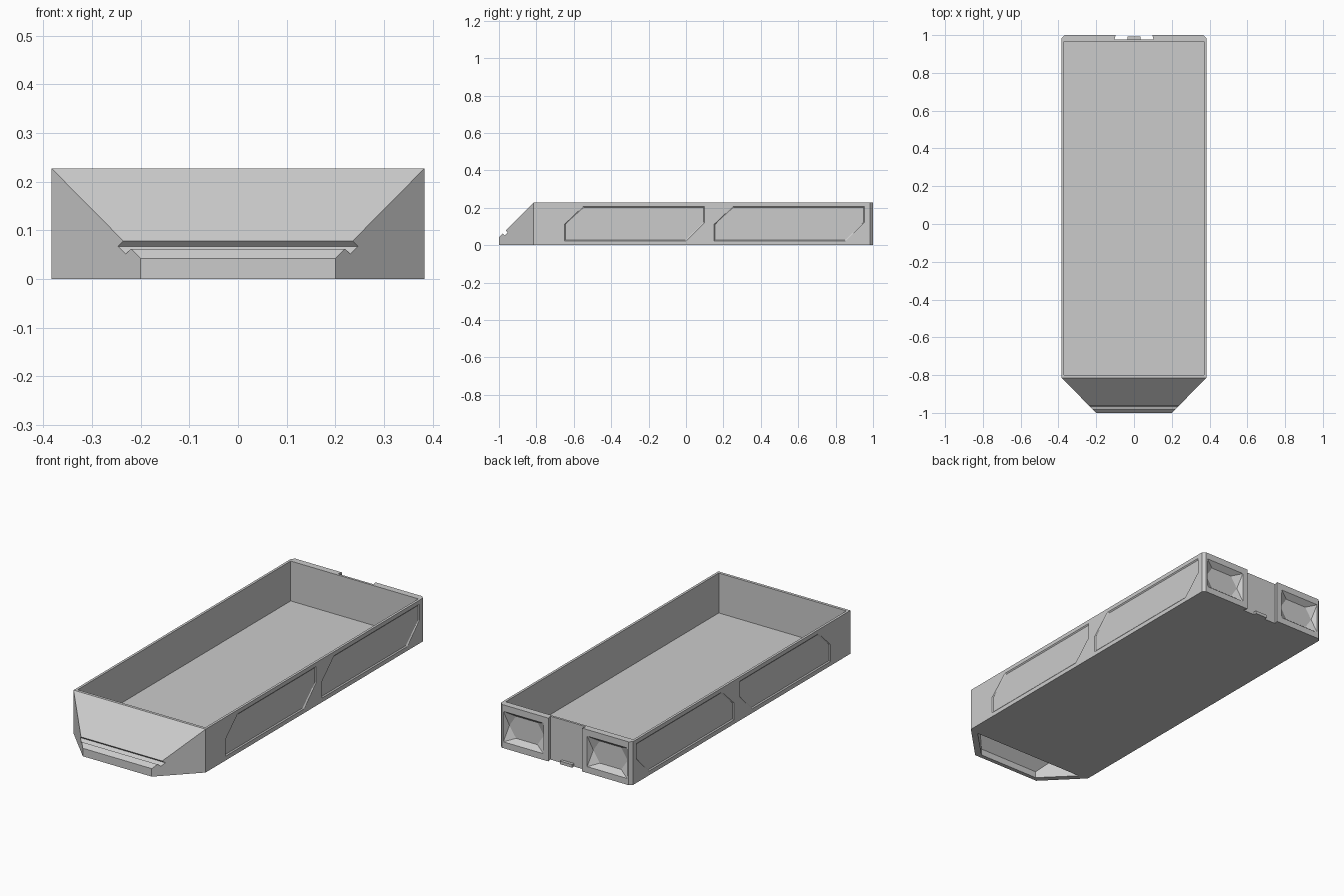
import bpy, bmesh, math

if "Cube" in bpy.data.objects:
    bpy.data.objects.remove(bpy.data.objects["Cube"])


def hull(name, pts):
    """Convex solid around a few points, coplanar triangles merged."""
    bm = bmesh.new()
    for p in pts:
        bm.verts.new(p)
    bmesh.ops.convex_hull(bm, input=bm.verts[:])
    bmesh.ops.dissolve_limit(bm, angle_limit=0.005, verts=bm.verts[:], edges=bm.edges[:])
    bmesh.ops.recalc_face_normals(bm, faces=bm.faces[:])
    me = bpy.data.meshes.new(name)
    bm.to_mesh(me)
    bm.free()
    ob = bpy.data.objects.new(name, me)
    bpy.context.collection.objects.link(ob)
    return ob


def box(name, x0, x1, y0, y1, z0, z1):
    return hull(name, [(x, y, z) for x in (x0, x1) for y in (y0, y1) for z in (z0, z1)])


def cut(target, cutter):
    """Subtract the cutter and remove it."""
    cutter.hide_render = True
    mod = target.modifiers.new("cut", 'BOOLEAN')
    mod.operation = 'DIFFERENCE'
    mod.solver = 'EXACT'
    mod.object = cutter
    bpy.context.view_layer.objects.active = target
    bpy.ops.object.modifier_apply(modifier=mod.name)
    bpy.data.objects.remove(cutter)


W, H, SLOPE_Y = 0.383, 0.227, -0.815

# Outer body: box with tapered, sloping nose and chamfered back corners
pts = []
for s in (-1, 1):
    pts += [(s * 0.2, -1, z) for z in (0, 0.042)]
    for z in (0, H):
        pts += [(s * W, SLOPE_Y, z), (s * W, 0.985, z), (s * 0.368, 1, z)]
body = hull("tray_body", pts)

# Storage cavity
cut(body, box("cavity_cutter", -0.37, 0.37, -0.80, 0.965, 0.018, 0.4))

# Hollow nose, open underneath
pts = []
for s in (-1, 1):
    pts += [(s * 0.33, -0.825, -0.02), (s * 0.33, -0.825, 0.187),
            (s * 0.177, -0.978, -0.02), (s * 0.177, -0.978, 0.034)]
cut(body, hull("nose_cutter", pts))

# Groove across the nose slope
groove = [(-0.974, 0.088), (-0.953, 0.067), (-0.969, 0.051), (-0.990, 0.072)]
cut(body, hull("groove_cutter", [(x, y, z) for x in (-0.5, 0.5) for y, z in groove]))

# Shallow side panels with two clipped corners
for y0, y1 in ((-0.65, 0.10), (0.15, 0.955)):
    z0, z1 = 0.022, 0.206
    outline = [(y0, z0), (y1 - 0.1, z0), (y1, z0 + 0.1),
               (y1, z1), (y0 + 0.1, z1), (y0, z1 - 0.095)]
    cy, cz = (y0 + y1) / 2, (z0 + z1) / 2
    ky, kz = 1 - 0.012 / (y1 - y0), 1 - 0.012 / (z1 - z0)
    for s in (-1, 1):
        pts = [(s * x, y, z) for x in (W, W + 0.02) for y, z in outline]
        pts += [(s * (W - 0.005), cy + (y - cy) * ky, cz + (z - cz) * kz) for y, z in outline]
        cut(body, hull("panel_cutter", pts))

# Back finger pockets: rectangle tapering to a hexagon
for s in (-1, 1):
    cx, cz = s * 0.243, 0.113
    pts = [(cx + dx, y, cz + dz) for dx in (-0.116, 0.116) for dz in (-0.08, 0.08)
           for y in (1.0, 1.03)]
    pts += [(cx + dx, 0.972, cz + dz) for dx, dz in
            ((-0.1, 0), (-0.062, 0.058), (0.062, 0.058), (0.1, 0), (0.062, -0.058), (-0.062, -0.058))]
    cut(body, hull("pocket_cutter", pts))

# Dovetail slot down the middle of the back
slot = [(-0.092, 1.02), (0.092, 1.02), (0.103, 0.977), (-0.103, 0.977)]
cut(body, hull("slot_cutter", [(x, y, z) for x, y in slot for z in (-0.1, 0.4)]))

# Small stop at the foot of the slot
box("slot_stop", -0.035, 0.035, 0.974, 0.993, 0.0, 0.016)
